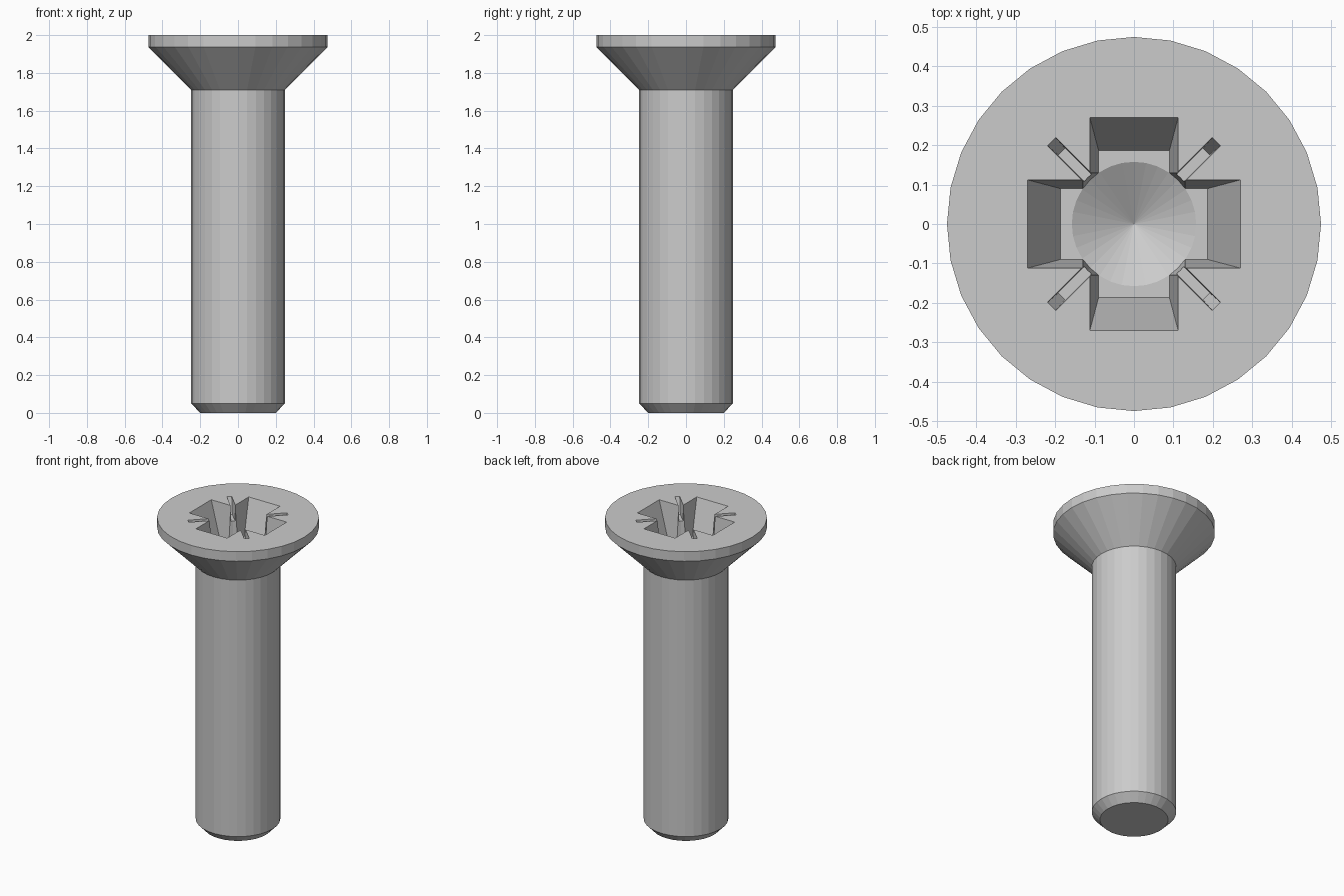
import bpy, bmesh
from math import cos, sin, pi
from mathutils import Matrix

if "Cube" in bpy.data.objects:
    bpy.data.objects.remove(bpy.data.objects["Cube"])

TOP = 2.0
SIDES = 32
DEPTH = 0.25
LIFT = 0.05  # cutters rise above the head for a clean cut


def finish(bm, name):
    bmesh.ops.recalc_face_normals(bm, faces=bm.faces)
    mesh = bpy.data.meshes.new(name)
    bm.to_mesh(mesh)
    bm.free()
    obj = bpy.data.objects.new(name, mesh)
    bpy.context.collection.objects.link(obj)
    return obj


def lathe(name, rings):
    """Stack of (radius, z) rings; a radius of 0 becomes a point, open ends are capped."""
    bm = bmesh.new()
    loops = []
    for r, z in rings:
        count = SIDES if r > 0 else 1
        loops.append([bm.verts.new((r * cos(2 * pi * i / SIDES), r * sin(2 * pi * i / SIDES), z))
                      for i in range(count)])
    for a, b in zip(loops, loops[1:]):
        for i in range(SIDES):
            j = (i + 1) % SIDES
            if len(a) == 1:
                bm.faces.new((a[0], b[j], b[i]))
            else:
                bm.faces.new((a[i], a[j], b[j], b[i]))
    for loop in (loops[0], loops[-1]):
        if len(loop) > 1:
            bm.faces.new(loop)
    return finish(bm, name)


def tapered_slot(name, top, bottom, depth, angle):
    """Slot through the axis; top and bottom are (half length, half width)."""
    bm = bmesh.new()
    k = LIFT / depth
    high = [t + (t - b) * k for t, b in zip(top, bottom)]
    rings = []
    for (l, w), z in ((bottom, TOP - depth), (high, TOP + LIFT)):
        rings.append([bm.verts.new((sx * l, sy * w, z))
                      for sx, sy in ((-1, -1), (1, -1), (1, 1), (-1, 1))])
    lo, hi = rings
    bm.faces.new(lo)
    bm.faces.new(hi)
    for i in range(4):
        j = (i + 1) % 4
        bm.faces.new((lo[i], lo[j], hi[j], hi[i]))
    bmesh.ops.rotate(bm, verts=bm.verts, matrix=Matrix.Rotation(angle, 3, 'Z'))
    return finish(bm, name)


# Shank with chamfered tip and countersunk head
screw = lathe("countersunk_screw", [(0.20, 0), (0.248, 0.05), (0.248, 1.71),
                                    (0.475, 1.938), (0.475, TOP)])

# Cross recess, central drill point and thin diagonal ticks
cutters = [
    tapered_slot("cross_slot_x", (0.27, 0.112), (0.187, 0.09), DEPTH, 0),
    tapered_slot("cross_slot_y", (0.27, 0.112), (0.187, 0.09), DEPTH, pi / 2),
    lathe("center_recess", [(0, TOP - DEPTH - 0.09), (0.158, TOP - DEPTH),
                            (0.175, TOP + LIFT)]),
    tapered_slot("tick_slot_a", (0.296, 0.0145), (0.26, 0.012), 0.10, pi / 4),
    tapered_slot("tick_slot_b", (0.296, 0.0145), (0.26, 0.012), 0.10, -pi / 4),
]
for cutter in cutters:
    mod = screw.modifiers.new(cutter.name, 'BOOLEAN')
    mod.operation = 'DIFFERENCE'
    mod.solver = 'EXACT'
    mod.object = cutter

# Apply the cuts and remove the helpers
bpy.context.view_layer.update()
evaluated = screw.evaluated_get(bpy.context.evaluated_depsgraph_get())
result = bpy.data.meshes.new_from_object(evaluated)
screw.modifiers.clear()
screw.data = result
for cutter in cutters:
    bpy.data.objects.remove(cutter)
